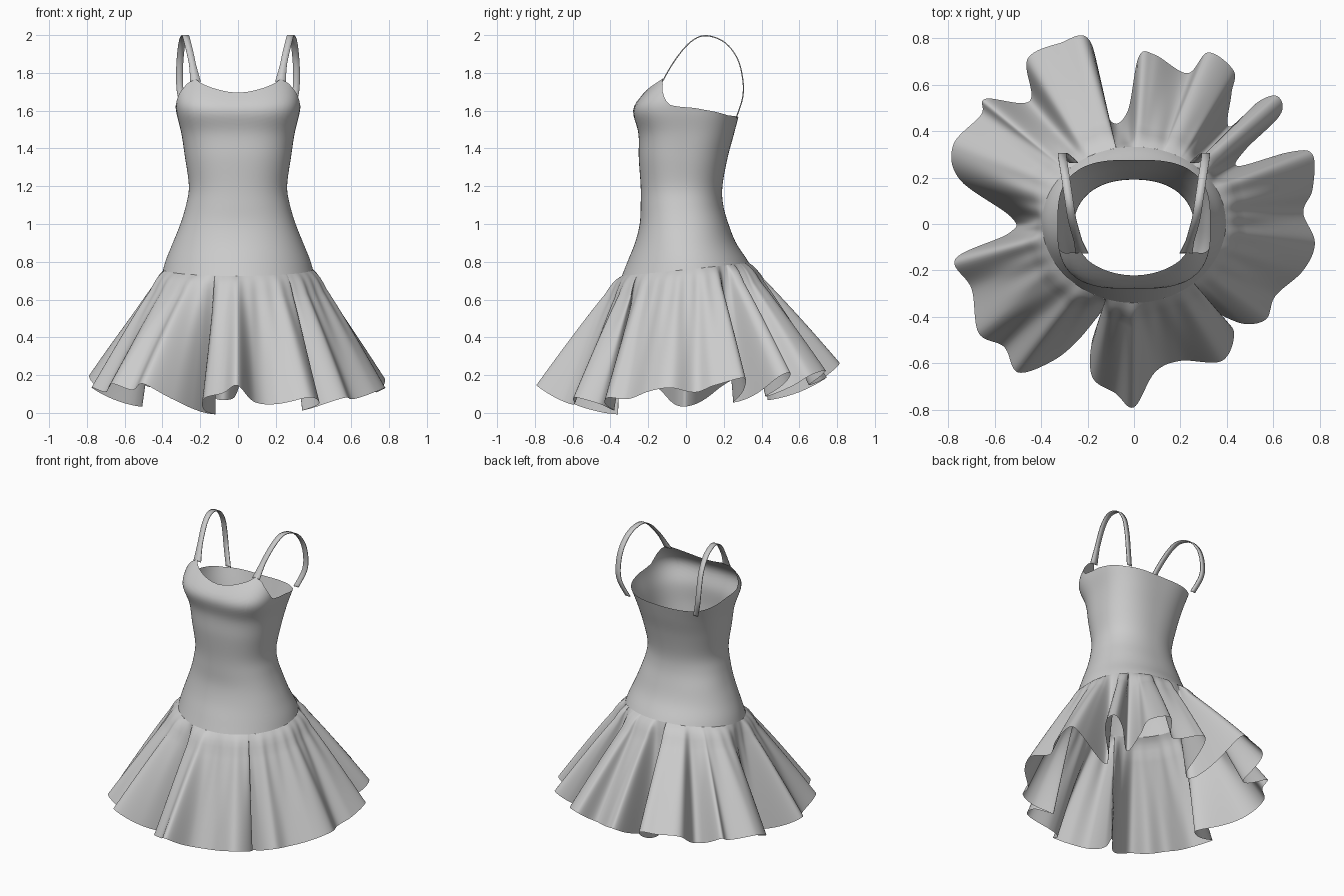
import bpy
import math
from mathutils import Vector

default_cube = bpy.data.objects.get("Cube")
if default_cube:
    bpy.data.objects.remove(default_cube, do_unlink=True)

# One plain cloth colour
cloth = bpy.data.materials.new("grey_cloth")
cloth.use_nodes = True
cloth.diffuse_color = (0.6, 0.6, 0.6, 1)
shader = cloth.node_tree.nodes["Principled BSDF"]
shader.inputs["Base Color"].default_value = cloth.diffuse_color
shader.inputs["Roughness"].default_value = 0.8


def spline(p0, p1, p2, p3, t):
    """Smooth blend from p1 to p2, for vectors of any size."""
    return (p1 * 2 + (p2 - p0) * t + (p0 * 2 - p1 * 5 + p2 * 4 - p3) * t ** 2
            + (p1 * 3 - p0 - p2 * 3 + p3) * t ** 3) * 0.5


def smooth_path(points, steps, closed):
    """Resample control points along a smooth path."""
    count = len(points)

    def pick(index):
        return points[index % count] if closed else points[max(0, min(count - 1, index))]

    path = []
    for i in range(count if closed else count - 1):
        neighbours = [pick(i + k) for k in (-1, 0, 1, 2)]
        path += [spline(*neighbours, s / steps) for s in range(steps)]
    return path if closed else path + [points[-1]]


def lookup(path, key):
    """Linear lookup in a path whose first component is the key."""
    for low, high in zip(path, path[1:]):
        if key <= high[0]:
            share = max(0, (key - low[0]) / (high[0] - low[0]))
            return low.lerp(high, share)
    return path[-1]


def sheet(name, rows, closed):
    """Make a smooth sheet of quads from rows of points, lowest row first."""
    width = len(rows[0])
    faces = []
    for r in range(len(rows) - 1):
        for c in range(width if closed else width - 1):
            d = (c + 1) % width
            faces.append((r * width + c, r * width + d,
                          (r + 1) * width + d, (r + 1) * width + c))
    mesh = bpy.data.meshes.new(name)
    mesh.from_pydata([p for row in rows for p in row], [], faces)
    mesh.materials.append(cloth)
    mesh.polygons.foreach_set("use_smooth", [True] * len(faces))
    mesh.update()
    part = bpy.data.objects.new(name, mesh)
    bpy.context.collection.objects.link(part)
    return part


# Body sections: height, half width, front, back, squareness of the outline
sections = smooth_path([Vector(s) for s in (
    (0.7, 0.41, -0.35, 0.38, 1), (0.8, 0.385, -0.31, 0.33, 1),
    (0.9, 0.345, -0.27, 0.265, 0.95), (1, 0.305, -0.245, 0.225, 0.9),
    (1.1, 0.275, -0.24, 0.197, 0.9), (1.2, 0.26, -0.24, 0.193, 0.88),
    (1.35, 0.28, -0.25, 0.22, 0.82), (1.48, 0.3, -0.252, 0.255, 0.75),
    (1.6, 0.328, -0.28, 0.285, 0.65), (1.68, 0.33, -0.235, 0.3, 0.6),
    (1.78, 0.31, -0.14, 0.32, 0.6))], 8, False)

# Neckline: degrees away from the front, height
neckline = [Vector(n) for n in (
    (0, 1.695), (26, 1.745), (36, 1.77), (50, 1.74), (65, 1.69),
    (80, 1.63), (100, 1.605), (135, 1.575), (180, 1.565))]


def power(value, exponent):
    return math.copysign(abs(value) ** exponent, value)


def body_point(angle, z):
    _, half, front, back, square = lookup(sections, z)
    middle, depth = (front + back) / 2, (back - front) / 2
    return Vector((half * power(math.cos(angle), square),
                   middle + depth * power(math.sin(angle), square), z))


def seam_height(angle):
    return 0.76 + 0.035 * math.sin(angle)


# Bodice: from the dropped waist seam up to the neckline
columns, levels = 180, 40
rows = [[] for level in range(levels + 1)]
for column in range(columns):
    degrees = 360 * column / columns
    angle = math.radians(degrees)
    from_front = abs((degrees + 270) % 360 - 180)
    top = lookup(neckline, from_front)[1]
    base = seam_height(angle)
    for level, row in enumerate(rows):
        row.append(body_point(angle, base + (top - base) * level / levels))
sheet("bodice", rows, True)

# Skirt hem seen from above, in hundredths: broad lobes with deep tucks between
hem = smooth_path([Vector(p) / 100 for p in (
    (73, 5), (77, 15), (77, 30), (67, 31), (45, 25), (48, 32), (63, 47),
    (62, 55), (54, 53), (41, 42), (42, 56), (43, 66), (32, 74), (23, 65),
    (9, 73), (2, 72), (-3, 48), (-11, 46), (-19, 79), (-32, 78), (-46, 71),
    (-45, 53), (-64, 54), (-66, 47), (-78, 34), (-75, 19), (-53, 3),
    (-54, -4), (-77, -15), (-70, -28), (-67, -47), (-56, -53), (-50, -64),
    (-35, -59), (-24, -50), (-12, -36), (-18, -50), (-18, -66), (-8, -73),
    (0, -79), (9, -64), (20, -59), (38, -59), (43, -46), (34, -38), (47, -43),
    (57, -41), (61, -31), (73, -20), (78, -8))], 10, True)

# Skirt: gathered at the seam, constant cloth length down to the hem
length, levels = 0.735, 24
strips = []
for edge in hem:
    angle = math.atan2(edge.y, edge.x * 0.88)
    start = body_point(angle, seam_height(angle))
    outward = edge - start.xy
    drop = math.sqrt(length ** 2 - outward.length_squared)
    strip = []
    for level in range(levels, -1, -1):
        t = level / levels
        gather = 0.09 * t * (1 - t) ** 3 * math.sin(angle * 34)
        spread = start.xy * (1 + gather) + outward * t ** 0.92
        puff = 0.012 * math.sin(math.pi * min(1, t * 6))
        strip.append((spread.x, spread.y, start.z + puff - drop * t))
    strips.append(strip)
sheet("skirt", list(zip(*strips)), True)

# Shoulder straps: thin ribbons looping from the cup points to the back
loop = smooth_path([Vector(p) for p in (
    (0.225, -0.125, 1.755), (0.245, -0.06, 1.865), (0.267, 0.02, 1.96),
    (0.28, 0.1, 1.997), (0.295, 0.2, 1.965), (0.306, 0.27, 1.88),
    (0.31, 0.3, 1.77), (0.3, 0.3, 1.67), (0.26, 0.265, 1.56))], 6, False)
for side, name in ((1, "left_strap"), (-1, "right_strap")):
    rows = []
    for i, p in enumerate(loop):
        half = 0.018 + 0.01 * max(0, 1 - i / 5)
        rows.append([(side * (p.x + e * half), p.y, p.z) for e in (-side, side)])
    strap = sheet(name, rows, False)
    thickness = strap.modifiers.new("ribbon_thickness", "SOLIDIFY")
    thickness.thickness = 0.006
    thickness.offset = 0
